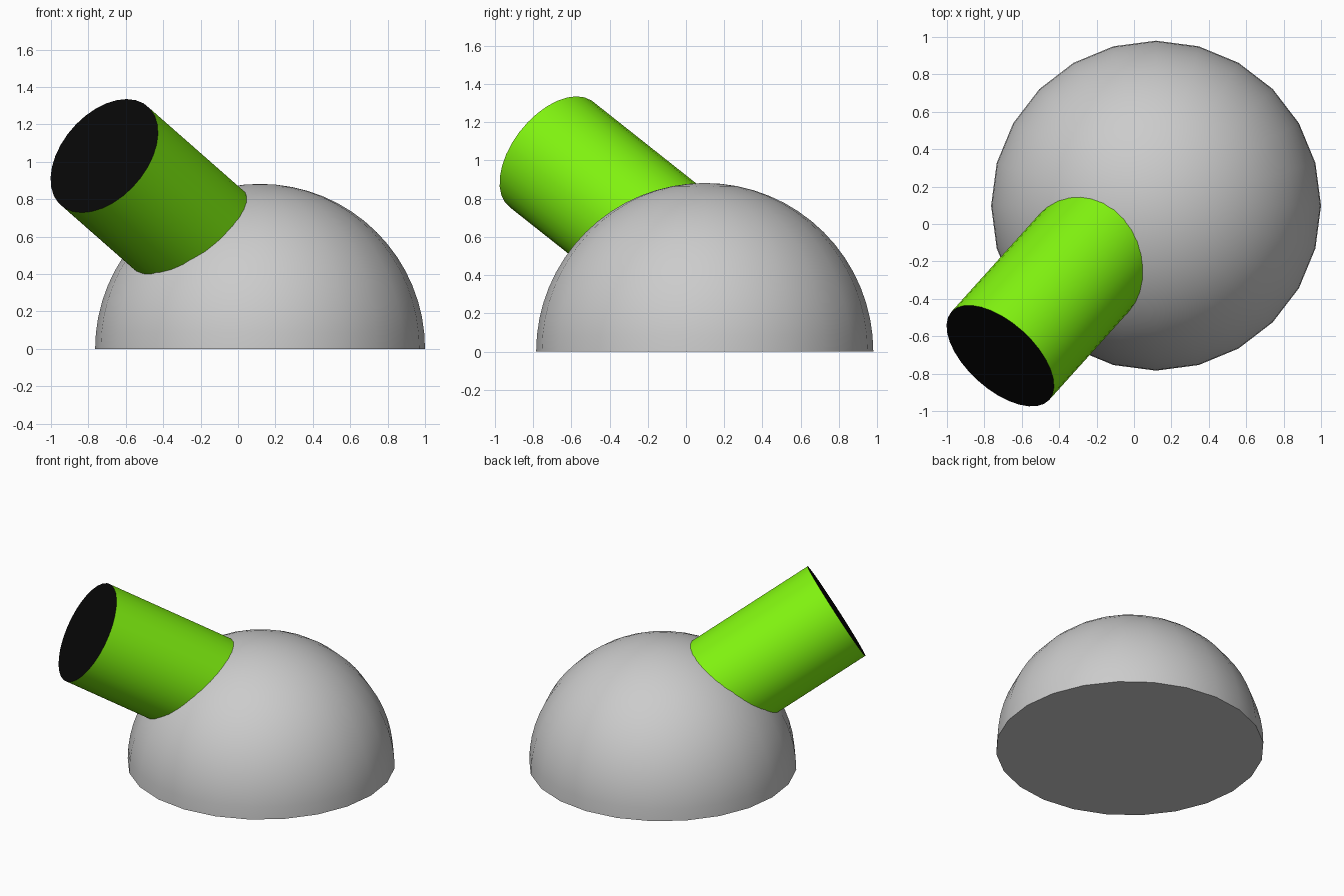
import bpy, bmesh, math
from mathutils import Vector

if "Cube" in bpy.data.objects:
    bpy.data.objects.remove(bpy.data.objects["Cube"])

DOME_CENTRE = Vector((0.118, 0.098, 0))
DOME_R = 0.882
TIP = Vector((-0.715, -0.705, 1.032))            # centre of the tube's outer end
AXIS = Vector((-0.577, -0.64, 0.507)).normalized()
TUBE_R, TUBE_LEN = 0.352, 1.1


def material(name, rgb):
    mat = bpy.data.materials.new(name)
    mat.diffuse_color = (*rgb, 1)
    mat.use_nodes = True
    mat.node_tree.nodes["Principled BSDF"].inputs["Base Color"].default_value = mat.diffuse_color
    return mat


def smooth(obj):
    bpy.ops.object.select_all(action='DESELECT')
    obj.select_set(True)
    bpy.context.view_layer.objects.active = obj
    bpy.ops.object.shade_smooth_by_angle(angle=math.radians(35))


# Dome: upper half of a sphere, closed underneath
bm = bmesh.new()
bmesh.ops.create_uvsphere(bm, u_segments=24, v_segments=32, radius=DOME_R)
bmesh.ops.bisect_plane(bm, geom=bm.verts[:] + bm.edges[:] + bm.faces[:], dist=1e-4,
                       plane_co=(0, 0, 0), plane_no=(0, 0, -1), clear_outer=True)
rim = [e for e in bm.edges if e.is_boundary]
bmesh.ops.contextual_create(bm, geom=rim)
bmesh.ops.recalc_face_normals(bm, faces=bm.faces[:])
mesh = bpy.data.meshes.new("dome")
bm.to_mesh(mesh)
bm.free()
dome = bpy.data.objects.new("dome", mesh)
dome.location = DOME_CENTRE
bpy.context.collection.objects.link(dome)
smooth(dome)

# Tube: tilted cylinder sunk into the dome, with a black outer end
bpy.ops.mesh.primitive_cylinder_add(vertices=32, radius=TUBE_R, depth=TUBE_LEN,
                                    location=TIP - AXIS * TUBE_LEN / 2,
                                    rotation=AXIS.to_track_quat('Z', 'Y').to_euler())
tube = bpy.context.object
tube.name = "tube"
tube.data.materials.append(material("lime", (0.22, 0.9, 0.005)))
tube.data.materials.append(material("black", (0.002, 0.002, 0.002)))
for face in tube.data.polygons:
    if face.normal.z > 0.9:
        face.material_index = 1
smooth(tube)
